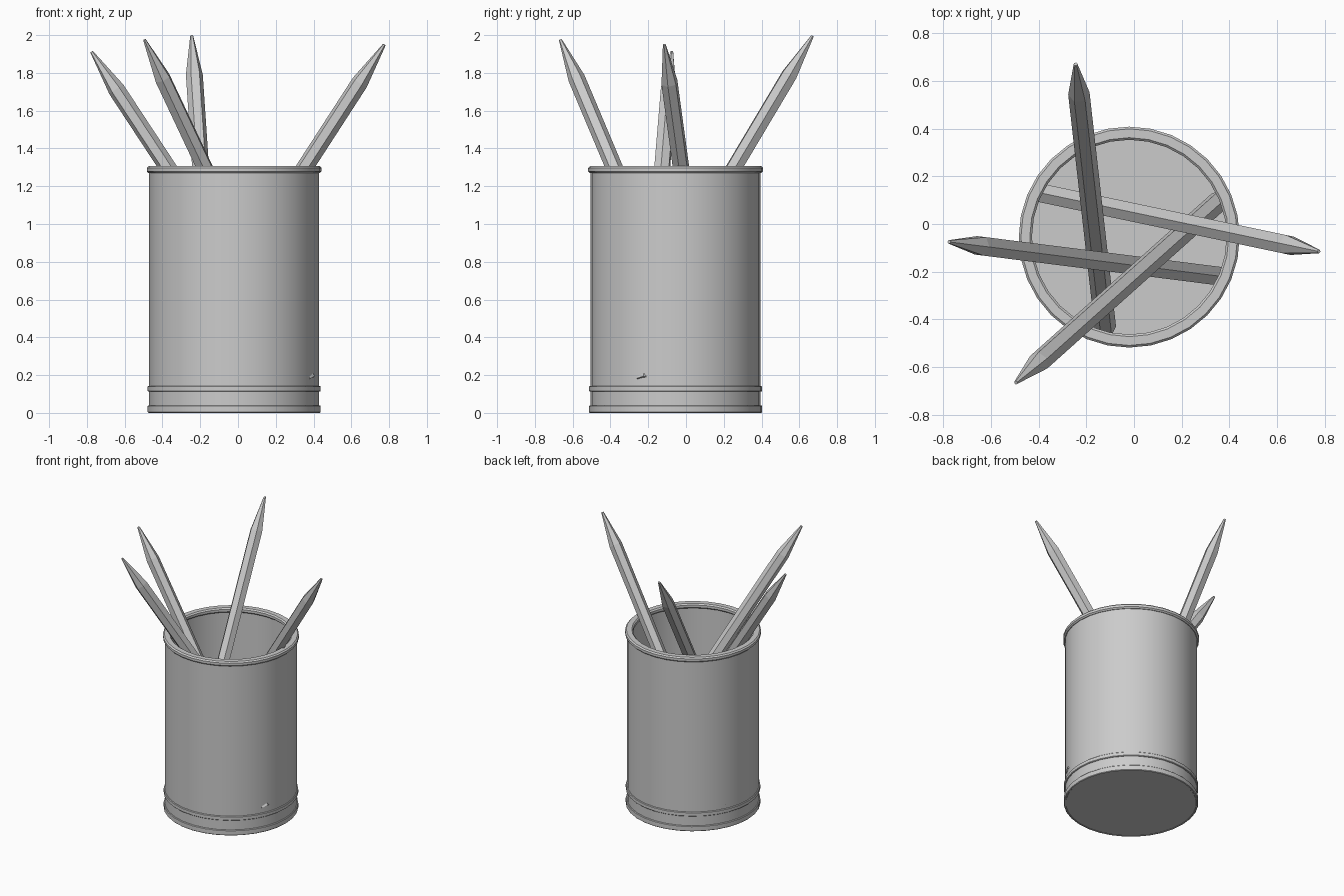
import bpy, bmesh, math
from mathutils import Vector, Matrix

cube = bpy.data.objects.get("Cube")
if cube:
    bpy.data.objects.remove(cube, do_unlink=True)

GREY = (0.6, 0.6, 0.6, 1.0)
grey = bpy.data.materials.new("plain grey")
grey.use_nodes = True
grey.diffuse_color = GREY
for node in grey.node_tree.nodes:
    if node.type == 'BSDF_PRINCIPLED':
        node.inputs["Base Color"].default_value = GREY

CENTRE = Vector((-0.02, -0.055, 0))
SIDES = 32


def lathe(name, profile, sides, closed=False, smooth=True, roll=0.0):
    """Spin (radius, height) points round z; open profiles get end caps."""
    bm = bmesh.new()
    rings = []
    for r, z in profile:
        angles = [roll + math.tau * i / sides for i in range(sides)]
        rings.append([bm.verts.new((r * math.cos(a), r * math.sin(a), z)) for a in angles])
    pairs = list(zip(rings, rings[1:]))
    if closed:
        pairs.append((rings[-1], rings[0]))
    else:
        bm.faces.new(rings[0][::-1])
        bm.faces.new(rings[-1])
    for low, high in pairs:
        for i in range(sides):
            j = (i + 1) % sides
            bm.faces.new((low[i], low[j], high[j], high[i]))
    bmesh.ops.recalc_face_normals(bm, faces=bm.faces)
    mesh = bpy.data.meshes.new(name)
    bm.to_mesh(mesh)
    bm.free()
    mesh.materials.append(grey)
    if smooth:
        mesh.shade_smooth()
        mesh.set_sharp_from_angle(angle=math.radians(35))
    obj = bpy.data.objects.new(name, mesh)
    bpy.context.collection.objects.link(obj)
    return obj


def ring(name, inner, outer, bottom, top, bevel):
    """Hoop with a chamfered rectangular section."""
    b = bevel
    section = [(inner + b, bottom), (outer - b, bottom), (outer, bottom + b), (outer, top - b),
               (outer - b, top), (inner + b, top), (inner, top - b), (inner, bottom + b)]
    lathe(name, section, SIDES, closed=True).location = CENTRE


# Thin-walled cup with a solid floor
cup = lathe("cup_wall", [(0.45, 0.002), (0.45, 1.29), (0.44, 1.29), (0.44, 0.03)], SIDES)
cup.location = CENTRE

# Rolled rim and the two hoops near the base
ring("cup_rim", 0.408, 0.463, 1.27, 1.306, 0.009)
ring("base_hoop", 0.442, 0.458, 0.0, 0.04, 0.004)
ring("upper_hoop", 0.442, 0.458, 0.112, 0.143, 0.004)


def pencil(name, end, tip, roll):
    """Hexagonal pencil from its flat end to its blunt tip."""
    end, tip = Vector(end), Vector(tip)
    axis = tip - end
    length = axis.length
    axis.normalize()
    obj = lathe(name, [(0.045, 0), (0.045, length - 0.24), (0.008, length)],
                6, smooth=False, roll=math.radians(roll))
    side = axis.cross(Vector((0, 0, 1))).normalized()
    turn = Matrix((side, axis.cross(side), axis)).transposed()
    obj.matrix_world = Matrix.Translation(end) @ turn.to_4x4()


# Pencils leaning outwards
pencil("left_pencil", (-0.39, 0.13, 0.15), (0.775, -0.115, 1.95), 30)
pencil("right_pencil", (0.37, -0.22, 0.17), (-0.775, -0.075, 1.912), 30)
pencil("front_pencil", (0.36, 0.10, 0.16), (-0.495, -0.665, 1.975), 15)
pencil("back_pencil", (-0.12, -0.435, 0.14), (-0.245, 0.67, 1.996), 0)
